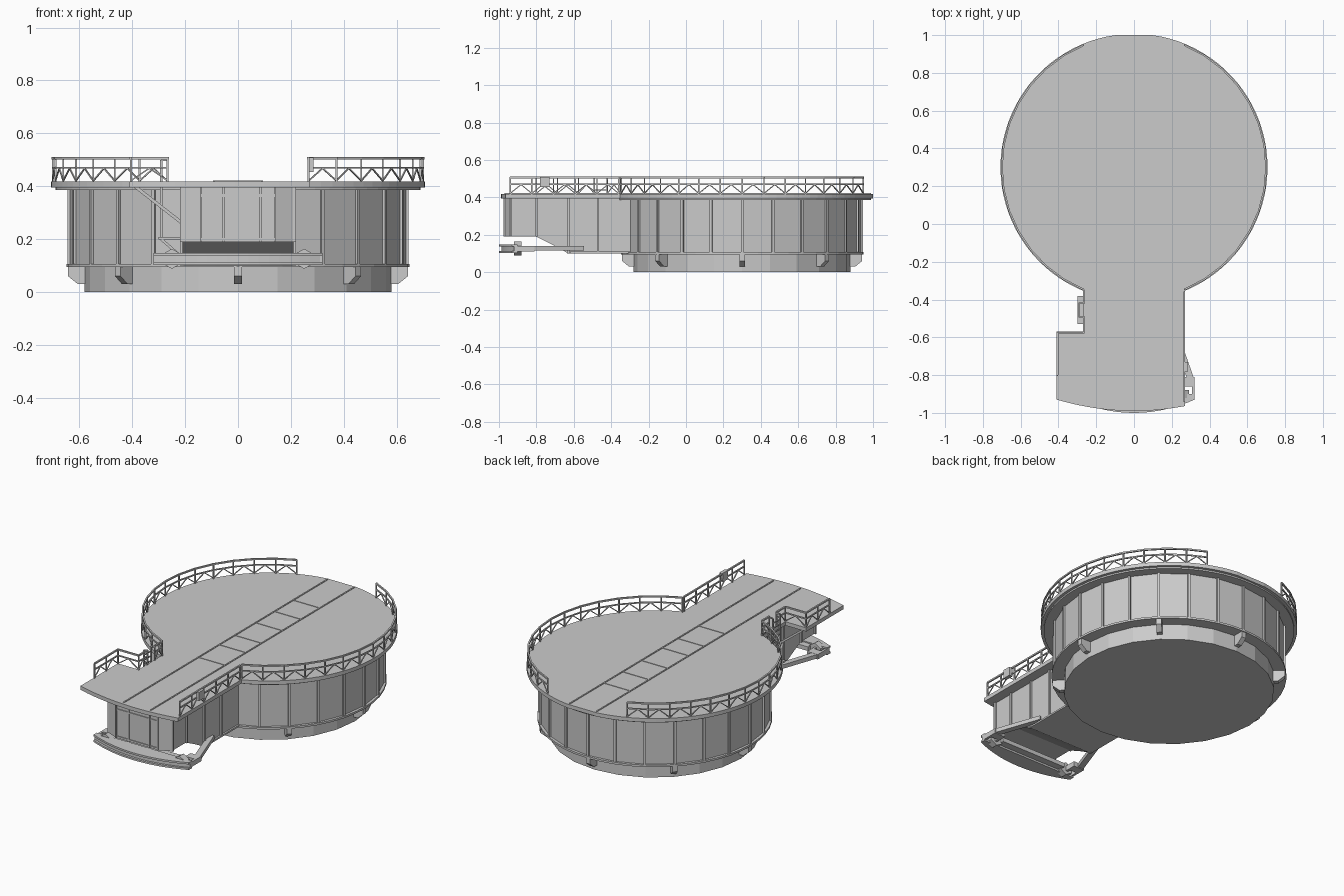
import bpy
import bmesh
from math import sin, cos, pi, asin, radians, hypot
from mathutils import Vector, Matrix

default = bpy.data.objects.get("Cube")
if default:
    bpy.data.objects.remove(default, do_unlink=True)

CENTRE = Vector((0, 0.3, 0))
DECK_TOP = 0.418
SIDES = 24


def finish(name, bm):
    bmesh.ops.recalc_face_normals(bm, faces=bm.faces)
    mesh = bpy.data.meshes.new(name)
    bm.to_mesh(mesh)
    bm.free()
    obj = bpy.data.objects.new(name, mesh)
    bpy.context.collection.objects.link(obj)
    return obj


def add_prism(bm, corners, offset):
    face = bm.faces.new([bm.verts.new(c) for c in corners])
    out = bmesh.ops.extrude_face_region(bm, geom=[face])["geom"]
    moved = [v for v in out if isinstance(v, bmesh.types.BMVert)]
    bmesh.ops.translate(bm, verts=moved, vec=offset)


def plate(name, outline, low, high):
    bm = bmesh.new()
    add_prism(bm, [(x, y, low) for x, y in outline], (0, 0, high - low))
    return finish(name, bm)


def add_box(bm, low, high):
    low, high = Vector(low), Vector(high)
    size = Matrix.Diagonal((*(high - low), 1))
    bmesh.ops.create_cube(bm, size=1, matrix=Matrix.Translation((low + high) / 2) @ size)


def add_bar(bm, start, end, width, height=None):
    start, end = Vector(start), Vector(end)
    span = end - start
    turn = span.to_track_quat("Y", "Z").to_matrix().to_4x4()
    size = Matrix.Diagonal((width, span.length, height or width, 1))
    bmesh.ops.create_cube(bm, size=1, matrix=Matrix.Translation((start + end) / 2) @ turn @ size)


def polar(radius, angle, z=0):
    return CENTRE + Vector((radius * cos(angle), radius * sin(angle), z))


def disc(name, radius, low, high, sides=SIDES):
    ring = [polar(radius, 2 * pi * i / sides).xy for i in range(sides)]
    return plate(name, ring, low, high)


# Round base, floor ring and panelled drum wall
disc("base_drum", 0.58, 0, 0.1)
disc("floor_ring", 0.648, 0.095, 0.107, 48)
disc("drum_wall", 0.636, 0.1, 0.39)
disc("deck_ledge", 0.69, 0.386, 0.4, 72)

bm = bmesh.new()
for i in range(SIDES):
    a = 2 * pi * i / SIDES
    if abs(polar(0.64, a).x) > 0.22 or sin(a) > 0:
        add_bar(bm, polar(0.628, a, 0.245), polar(0.645, a, 0.245), 0.014, 0.285)
finish("drum_ribs", bm)

# Wedge brackets under the floor ring
bm = bmesh.new()
bracket = [(0.56, 0.1), (0.642, 0.1), (0.642, 0.06), (0.605, 0.03), (0.56, 0.03)]
for i in range(8):
    a = i * pi / 4
    side = Vector((-sin(a), cos(a), 0)) * 0.03
    add_prism(bm, [polar(r, a, z) - side / 2 for r, z in bracket], side)
finish("base_brackets", bm)

# Keyhole shaped deck with a side landing
RADIUS = 0.707
gap = asin(0.27 / RADIUS)
outline = []
for i in range(81):
    p = polar(RADIUS, -pi / 2 + gap + (2 * pi - 2 * gap) * i / 80)
    outline.append((p.x, min(p.y, 1)))
outline += [(-0.27, -0.57), (-0.41, -0.57)]
for i in range(13):
    x = -0.41 + 0.68 * i / 12
    outline.append((x, -0.99 + 0.36 * x * x))
plate("deck", outline, 0.395, DECK_TOP)

# Track strips and crossbars let into the deck
bm = bmesh.new()
for x in (-0.09, 0.09):
    add_box(bm, (x - 0.004, -0.97, 0.41), (x + 0.004, 0.99, 0.422))
for y in (-0.25, -0.05, 0.1, 0.3, 0.48, 0.66):
    add_box(bm, (-0.09, y - 0.003, 0.41), (0.09, y + 0.003, 0.421))
finish("deck_track", bm)

# Neck hull with a sloped underside
hull = [(-0.94, 0.4), (-0.94, 0.19), (-0.8, 0.19), (-0.7, 0.14),
        (-0.63, 0.1), (-0.25, 0.1), (-0.25, 0.4)]
bm = bmesh.new()
add_prism(bm, [(-0.21, y, z) for y, z in hull], (0.42, 0, 0))
finish("neck_hull", bm)
plate("neck_front", [(-0.21, -0.94), (-0.14, -0.97), (0.14, -0.97), (0.21, -0.94)], 0.19, 0.4)

bm = bmesh.new()
for s in (-1, 1):
    for y, low in ((-0.935, 0.19), (-0.8, 0.19), (-0.63, 0.1), (-0.47, 0.1)):
        add_box(bm, (s * 0.213 - 0.007, y - 0.006, low), (s * 0.213 + 0.007, y + 0.006, 0.4))
    add_box(bm, (s * 0.213 - 0.007, -0.62, 0.1), (s * 0.213 + 0.007, -0.3, 0.11))
for x in (-0.14, -0.055, 0.085, 0.14):
    add_box(bm, (x - 0.004, -0.976, 0.19), (x + 0.004, -0.96, 0.395))
for z in (0.2, 0.365):
    add_box(bm, (-0.14, -0.975, z - 0.005), (0.14, -0.96, z + 0.005))
finish("neck_ribs", bm)


# Curved front beam: two flanges around a recessed web
def beam_outline(half, inset):
    xs = [half * (i / 8 - 1) for i in range(17)]
    front = [(x, -1 + inset + 0.68 * x * x) for x in xs]
    return front + [(half, -0.9 - inset), (-half, -0.9 - inset)]


plate("beam_lower_flange", beam_outline(0.32, 0), 0.102, 0.113)
plate("beam_upper_flange", beam_outline(0.32, 0), 0.136, 0.147)
plate("beam_web", beam_outline(0.31, 0.014), 0.11, 0.138)
plate("beam_inner_shelf", [(-0.22, -0.92), (0.22, -0.92), (0.22, -0.86), (-0.22, -0.86)], 0.115, 0.14)

# Open end frames, splayed arms and hexagonal buffers
bm = bmesh.new()
for s in (-1, 1):
    for x in (0.255, 0.313):
        add_bar(bm, (s * x, -0.92, 0.125), (s * x, -0.81, 0.125), 0.014, 0.03)
    add_bar(bm, (s * 0.25, -0.835, 0.125), (s * 0.32, -0.835, 0.125), 0.05, 0.03)
    path = [(0.3, -0.82), (0.258, -0.7), (0.205, -0.55)]
    for (x1, y1), (x2, y2) in zip(path, path[1:]):
        add_bar(bm, (s * x1, y1, 0.127), (s * x2, y2, 0.127), 0.035, 0.024)
finish("support_arms", bm)

bm = bmesh.new()
hexagon = [(0.04, 0.015), (0, 0.038), (-0.04, 0.015), (-0.04, -0.015), (0, -0.038), (0.04, -0.015)]
for s in (-1, 1):
    add_prism(bm, [(s * 0.25 + x, -0.92, 0.126 + z) for x, z in hexagon], (0, 0.04, 0))
finish("buffers", bm)


# Truss guard rails along a path of deck points
def guard_rail(name, path):
    bm = bmesh.new()

    def at(p, h):
        return Vector((p[0], p[1], DECK_TOP + h))
    for p in path:
        add_bar(bm, at(p, 0), at(p, 0.09), 0.007)
    for p, q in zip(path, path[1:]):
        mid = ((p[0] + q[0]) / 2, (p[1] + q[1]) / 2)
        add_bar(bm, at(p, 0.088), at(q, 0.088), 0.009)
        add_bar(bm, at(p, 0.052), at(q, 0.052), 0.007)
        for end in (p, q):
            add_bar(bm, at(end, 0.003), at(mid, 0.05), 0.005)
    finish(name, bm)


def straight(start, end, spans):
    return [tuple(Vector(start).lerp(Vector(end), i / spans)) for i in range(spans + 1)]


low_angle, high_angle = -pi / 2 + gap, pi / 2 - gap
for side, s in (("left", 1), ("right", -1)):
    arc = [polar(0.7, low_angle + (high_angle - low_angle) * i / 14) for i in range(15)]
    guard_rail(side + "_round_rail", [(s * p.x, p.y) for p in arc])
guard_rail("left_neck_rail", straight((0.266, -0.94), (0.266, -0.36), 5))
guard_rail("right_neck_rail", straight((-0.266, -0.42), (-0.266, -0.35), 1))
guard_rail("landing_rail", straight((-0.405, -0.8), (-0.405, -0.575), 2)
           + straight((-0.405, -0.575), (-0.266, -0.575), 1)[1:]
           + [(-0.266, -0.49)])

# Control box hung on the neck rail
bm = bmesh.new()
add_box(bm, (0.262, -0.78, 0.455), (0.285, -0.73, 0.508))
finish("control_box", bm)

# Access ladder and its small lower landing
bm = bmesh.new()
for y in (-0.49, -0.42):
    add_bar(bm, (-0.29, y, 0.2), (-0.29, y, 0.5), 0.008)
    add_bar(bm, (-0.29, y, 0.5), (-0.266, y, 0.5), 0.008)
for i in range(9):
    z = 0.23 + i * 0.03
    add_bar(bm, (-0.29, -0.49, z), (-0.29, -0.42, z), 0.006)
finish("ladder", bm)

bm = bmesh.new()
add_box(bm, (-0.3, -0.53, 0.198), (-0.2, -0.38, 0.208))
for y in (-0.52, -0.39):
    add_bar(bm, (-0.29, y, 0.2), (-0.21, y, 0.13), 0.01)
finish("ladder_landing", bm)

# Diagonal struts holding up the side landing
bm = bmesh.new()
for y in (-0.6, -0.8):
    add_bar(bm, (-0.39, y, 0.4), (-0.21, y, 0.26), 0.012)
finish("landing_struts", bm)
